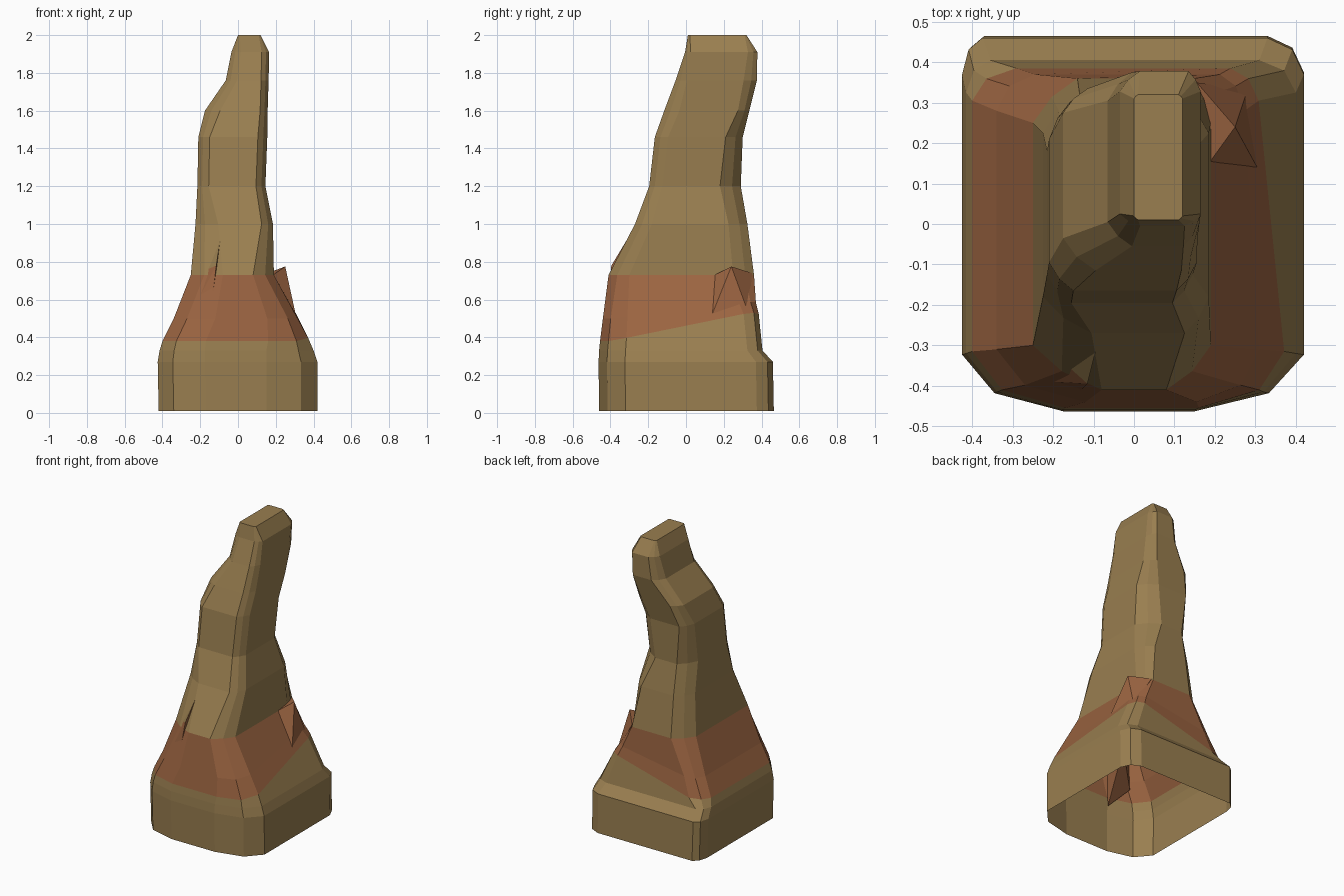
import bpy, bmesh
from mathutils import Vector


def material(name, rgb):
    m = bpy.data.materials.new(name)
    m.diffuse_color = (*rgb, 1)
    return m


SAND = material("sand_stone", (0.32, 0.21, 0.08))
RUST = material("rust_stone", (0.33, 0.128, 0.053))

# Cross-sections: z, x0, x1, y0, y1,
# corner cut along x (left front, right front, right back, left back),
# corner cut along y (front, back)
RINGS = [
    (0.01, -.42, .42, -.46, .465, .25, .27, .09, .05, .14, .09),
    (0.27, -.425, .42, -.463, .46, .25, .27, .09, .05, .14, .09),
    (0.33, -.415, .40, -.46, .405, .24, .25, .09, .06, .14, .08),
    (0.38, -.40, .38, -.455, .385, .23, .22, .07, .11, .14, .08),
    (0.50, -.34, .315, -.44, .37, .22, .16, .06, .10, .13, .09),
    (0.73, -.25, .19, -.41, .36, .17, .11, .04, .11, .11, .11),
    (1.00, -.225, .185, -.27, .325, .12, .06, .08, .09, .09, .10),
    (1.20, -.215, .145, -.195, .29, .06, .05, .12, .08, .07, .11),
    (1.46, -.21, .155, -.165, .30, .06, .05, .10, .05, .07, .09),
    (1.60, -.175, .157, -.115, .335, .08, .04, .06, .06, .08, .06),
    (1.76, -.065, .162, -.055, .375, .06, .04, .03, .06, .06, .07),
    (1.91, -.035, .165, -.005, .378, .05, .04, .03, .05, .03, .05),
    (2.00, 0.0, .12, .01, .32, .01, .01, .01, .01, .01, .01),
]


def ring_points(i, row):
    z, x0, x1, y0, y1, lf, rf, rb, lb, fy, by = row
    corners = [((x0, y0), (0, fy), (lf, 0)), ((x1, y0), (-rf, 0), (0, fy)),
               ((x1, y1), (0, -by), (-rb, 0)), ((x0, y1), (lb, 0), (0, -by))]
    pts = []
    for c, a, b in corners:
        c, a, b = Vector(c), Vector(a), Vector(b)
        bulge = 0.32 if z < 0.6 else 0.42
        pts += [c + a, c + (a + b) * bulge, c + b]
    out = []
    for p in pts:
        dz = 0
        if i in (3, 4):     # the rust band climbs towards the back right
            dz = max(0, p.x + .3) * max(0, p.y + .4) * (.30 if i == 3 else .20)
        out.append((p.x - dz * .5, p.y, z + dz))
    return out


# Main spire: lofted shell, open underneath
bm = bmesh.new()
loops = [[bm.verts.new(p) for p in ring_points(i, r)] for i, r in enumerate(RINGS)]
for i, (a, b) in enumerate(zip(loops, loops[1:])):
    for k in range(12):
        n = (k + 1) % 12
        f = bm.faces.new((a[k], a[n], b[n], b[k]))
        f.material_index = 1 if i in (3, 4) else 0
bm.faces.new(loops[-1])


def finish(bm, name):
    bmesh.ops.recalc_face_normals(bm, faces=bm.faces)
    me = bpy.data.meshes.new(name)
    bm.to_mesh(me)
    bm.free()
    me.materials.append(SAND)
    me.materials.append(RUST)
    ob = bpy.data.objects.new(name, me)
    bpy.context.collection.objects.link(ob)


finish(bm, "rock_spire")


# Broken rock slabs leaning on the spire
def slab(name, pts):
    bm = bmesh.new()
    for p in pts:
        bm.verts.new(p)
    bmesh.ops.convex_hull(bm, input=bm.verts)
    for f in bm.faces:
        f.material_index = 1 if f.calc_center_median().z < 0.8 else 0
    finish(bm, name)


slab("right_slab", [(.155, .35, .74), (.185, .15, .73), (.25, .24, .775),
                    (.31, .13, .50), (.28, .33, .53), (.15, .2, .5)])
slab("front_slab", [(-.085, -.275, .98), (-.17, -.45, .32), (-.115, -.395, .78),
                    (-.21, -.31, .74), (-.29, -.385, .45), (-.1, -.22, .6)])
